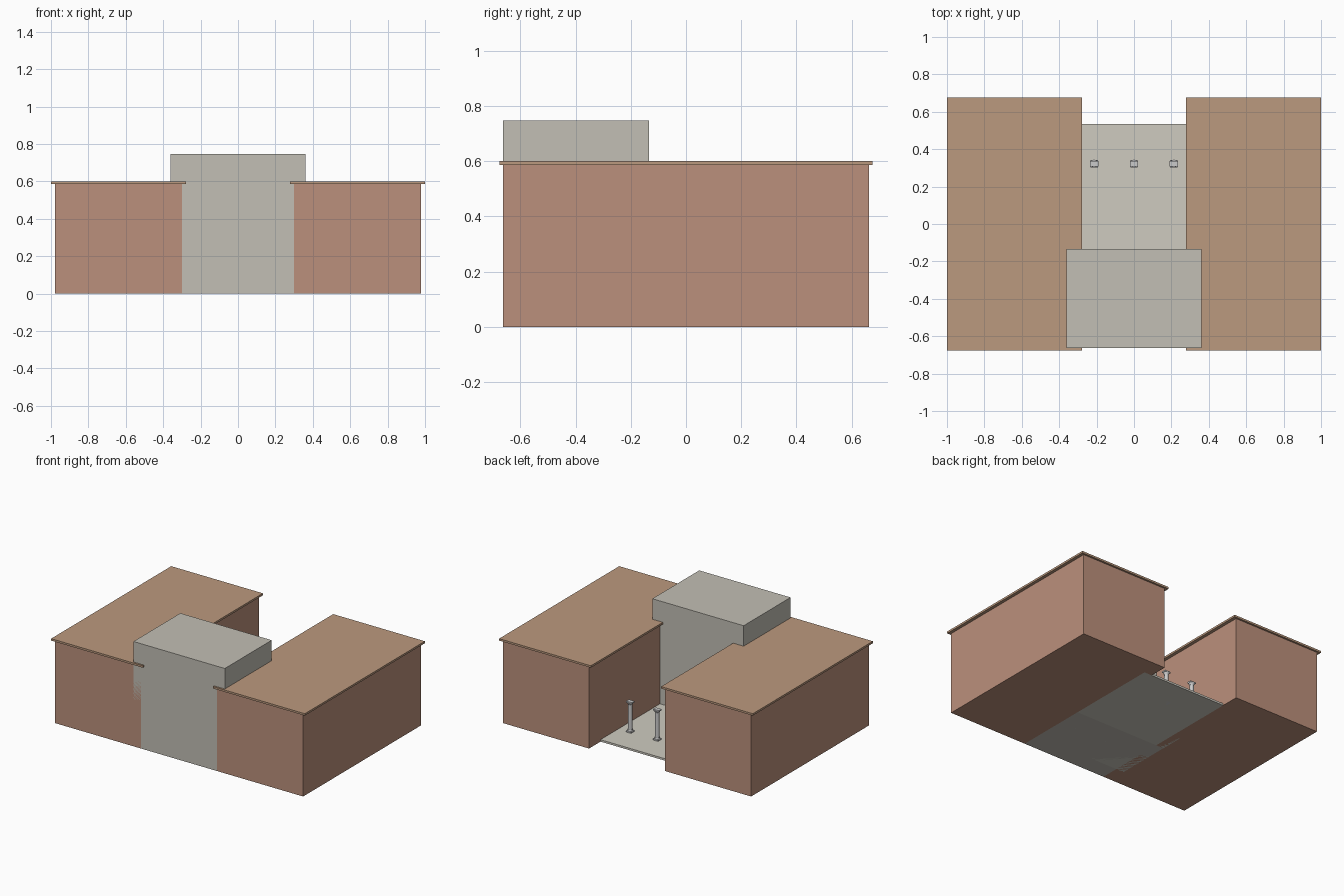
import bpy
import bmesh
from mathutils import Matrix, Vector

if "Cube" in bpy.data.objects:
    bpy.data.objects.remove(bpy.data.objects["Cube"])


def material(name, rgb):
    m = bpy.data.materials.new(name)
    m.diffuse_color = (*rgb, 1)
    m.use_nodes = True
    m.node_tree.nodes["Principled BSDF"].inputs["Base Color"].default_value = m.diffuse_color
    return m


BRICK = material("brick", (0.50, 0.28, 0.20))
ROOF = material("roof_tan", (0.50, 0.32, 0.21))
STONE = material("stone", (0.54, 0.52, 0.46))
PAVING = material("paving", (0.62, 0.60, 0.53))


def add_box(bm, lo, hi):
    lo, hi = Vector(lo), Vector(hi)
    bmesh.ops.create_cube(bm, size=1, matrix=Matrix.Translation((lo + hi) / 2)
                          @ Matrix.Diagonal((*(hi - lo), 1)))


def add_cone(bm, x, y, z0, z1, r0, r1):
    bmesh.ops.create_cone(bm, cap_ends=True, segments=16, radius1=r0, radius2=r1,
                          depth=z1 - z0,
                          matrix=Matrix.Translation((x, y, (z0 + z1) / 2)))


def finish(bm, name, mat=None):
    mesh = bpy.data.meshes.new(name)
    bm.to_mesh(mesh)
    bm.free()
    ob = bpy.data.objects.new(name, mesh)
    bpy.context.collection.objects.link(ob)
    if mat:
        mesh.materials.append(mat)
    return ob


def box(name, lo, hi, mat):
    bm = bmesh.new()
    add_box(bm, lo, hi)
    return finish(bm, name, mat)


# two side wings with overhanging flat roofs
for side, s in (("left", -1), ("right", 1)):
    for part, inner, outer, y, z0, z1, mat in (
            ("wing", 0.30, 0.978, 0.663, 0, 0.587, BRICK),
            ("roof", 0.277, 1.0, 0.676, 0.587, 0.601, ROOF)):
        x0, x1 = sorted((s * inner, s * outer))
        box(f"{side}_{part}", (x0, -y, z0), (x1, y, z1), mat)

# central block joining the wings, and the courtyard paving
box("central_block", (-0.36, -0.663, 0), (0.36, -0.135, 0.747), STONE)
box("courtyard_slab", (-0.36, -0.534, 0), (0.36, 0.534, 0.014), PAVING)


# columns: square plinth, round base, tapered shaft, flared capital, abacus
def column(name, x, y):
    bm = bmesh.new()
    add_box(bm, (x - 0.02, y - 0.02, 0), (x + 0.02, y + 0.02, 0.023))
    add_cone(bm, x, y, 0.023, 0.033, 0.019, 0.017)
    add_cone(bm, x, y, 0.033, 0.208, 0.0155, 0.0135)
    add_cone(bm, x, y, 0.208, 0.222, 0.0145, 0.021)
    add_box(bm, (x - 0.022, y - 0.015, 0.222), (x + 0.022, y + 0.015, 0.232))
    ob = finish(bm, name)
    for p in ob.data.polygons:
        p.use_smooth = True
    bpy.context.view_layer.objects.active = ob
    bpy.ops.object.select_all(action='DESELECT')
    ob.select_set(True)
    bpy.ops.object.shade_smooth_by_angle()


for row, y in (("back", 0.323), ("front", -0.323)):
    for i, x in enumerate((-0.213, 0, 0.213)):
        column(f"{row}_column_{i + 1}", x, y)
